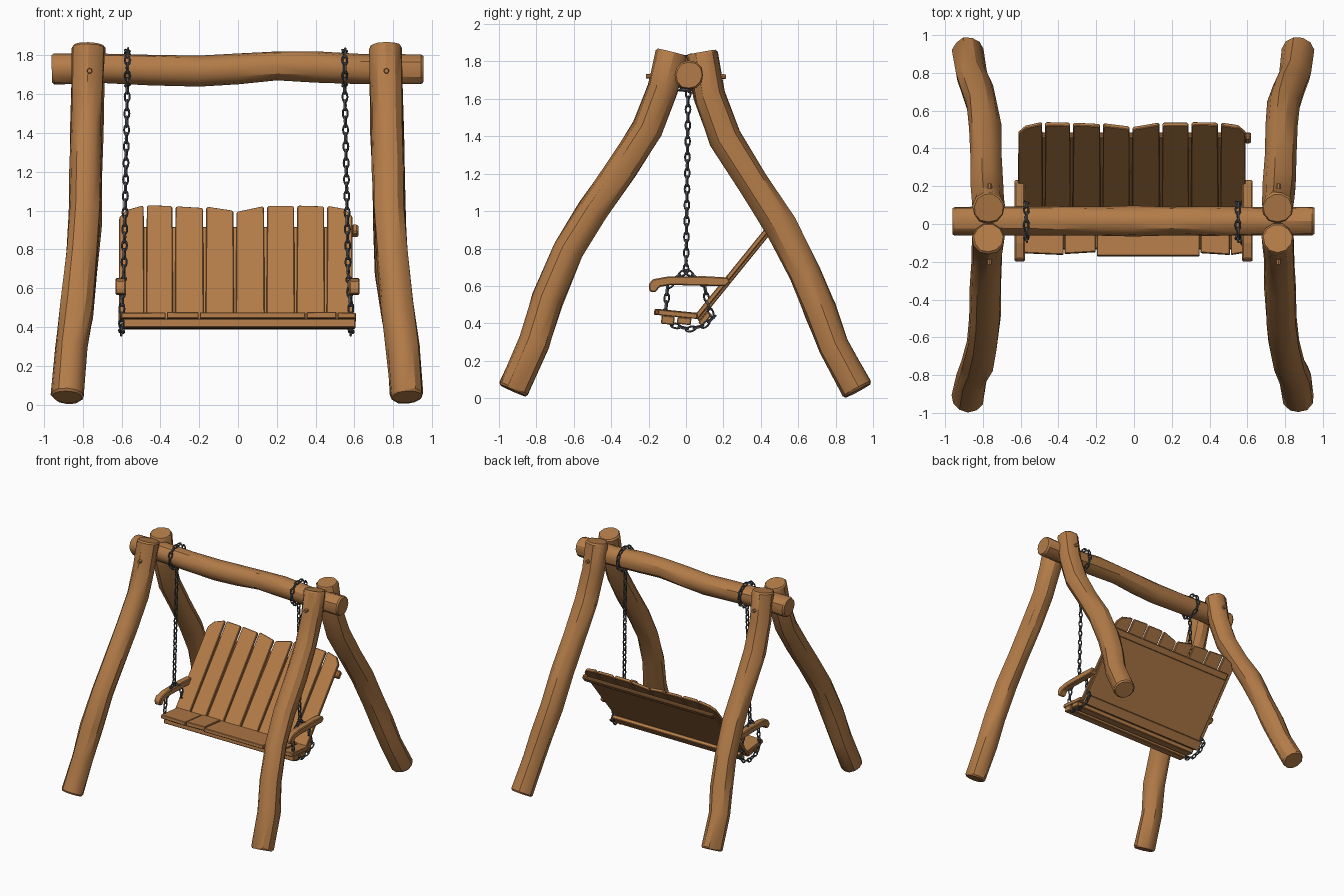
import bpy, bmesh, math, random
from mathutils import Matrix, Vector

random.seed(4)
if "Cube" in bpy.data.objects:
    bpy.data.objects.remove(bpy.data.objects["Cube"])


def material(name, color, rough):
    m = bpy.data.materials.new(name)
    m.use_nodes = True
    m.diffuse_color = color
    bsdf = m.node_tree.nodes["Principled BSDF"]
    bsdf.inputs["Base Color"].default_value = color
    bsdf.inputs["Roughness"].default_value = rough
    return m


WOOD = material("warm brown wood", (0.45, 0.2, 0.065, 1), 0.8)
IRON = material("dark iron", (0.075, 0.08, 0.085, 1), 0.6)


def finish(name, bm, mat, smooth=0.0, bevel=0.0):
    bmesh.ops.recalc_face_normals(bm, faces=bm.faces)
    mesh = bpy.data.meshes.new(name)
    bm.to_mesh(mesh)
    bm.free()
    mesh.materials.append(mat)
    ob = bpy.data.objects.new(name, mesh)
    bpy.context.collection.objects.link(ob)
    if bevel:
        mod = ob.modifiers.new("worn edges", "BEVEL")
        mod.width, mod.segments = bevel, 1
    if smooth:
        bpy.ops.object.select_all(action="DESELECT")
        ob.select_set(True)
        bpy.context.view_layer.objects.active = ob
        bpy.ops.object.shade_smooth_by_angle(angle=math.radians(smooth))
    return ob


def log(name, path, radius, ref, sides=11):
    """Loft an uneven trunk along a path, with chamfered ends."""
    pts = [Vector(p) for p in path]
    dirs = [(pts[min(i + 1, len(pts) - 1)] - pts[max(i - 1, 0)]).normalized()
            for i in range(len(pts))]
    # short end rings make the worn rim
    rim = 0.012
    stations = [(pts[0], dirs[0], 0.9), (pts[0] + dirs[0] * rim, dirs[0], 1.0)]
    stations += [(p, d, random.uniform(0.96, 1.05)) for p, d in zip(pts[1:-1], dirs[1:-1])]
    stations += [(pts[-1] - dirs[-1] * rim, dirs[-1], 1.0), (pts[-1], dirs[-1], 0.9)]
    bm = bmesh.new()
    rings = []
    for p, d, k in stations:
        u = d.cross(Vector(ref)).normalized()
        v = d.cross(u)
        ring = []
        for j in range(sides):
            a = math.tau * j / sides
            r = radius * k * random.uniform(0.96, 1.04)
            ring.append(bm.verts.new(p + (u * math.cos(a) + v * math.sin(a)) * r))
        rings.append(ring)
    for a, b in zip(rings, rings[1:]):
        for j in range(sides):
            k = (j + 1) % sides
            bm.faces.new((a[j], a[k], b[k], b[j]))
    bm.faces.new(rings[0])
    bm.faces.new(rings[-1])
    return finish(name, bm, WOOD, smooth=32)


def prism(name, outline, lo, hi, frame, bevel=0.005):
    """Extrude a flat outline between two depths of a local frame."""
    bm = bmesh.new()
    low, high = ([bm.verts.new(frame @ Vector((x, y, d))) for x, y in outline]
                 for d in (lo, hi))
    n = len(outline)
    bm.faces.new(low)
    bm.faces.new(high)
    for i in range(n):
        j = (i + 1) % n
        bm.faces.new((low[i], low[j], high[j], high[i]))
    return finish(name, bm, WOOD, bevel=bevel)


def rect(x0, x1, y0, y1):
    return [(x0, y0), (x1, y0), (x1, y1), (x0, y1)]


def frame(x, y, z, origin=(0, 0, 0)):
    m = Matrix((x, y, z)).transposed().to_4x4()
    m.translation = origin
    return m


# Four splayed legs
front_yz = [(-.075, 1.85), (-.125, 1.65), (-.205, 1.44), (-.34, 1.23), (-.5, 1.0),
            (-.63, .79), (-.74, .53), (-.81, .3), (-.925, .04)]
back_yz = [(.085, 1.85), (.125, 1.62), (.21, 1.39), (.36, 1.15), (.51, .92),
           (.635, .67), (.72, .47), (.79, .28), (.92, .04)]
spread = [0, .005, .01, .015, .02, .035, .06, .09, .11]
for end, yz in (("front", front_yz), ("back", back_yz)):
    for side, s in (("left", 1), ("right", -1)):
        path = [(s * (.765 + w) - .005, y, z) for w, (y, z) in zip(spread, yz)]
        log(f"{end}_{side}_leg", path, .085, (1, 0, 0))
        # Peg through the top of the leg
        bm = bmesh.new()
        f = 1 if end == "back" else -1
        spot = Matrix.Translation((s * .765, f * .195, 1.72))
        bmesh.ops.create_cone(bm, cap_ends=True, segments=7, radius1=.016, radius2=.012,
                              depth=.04, matrix=spot @ Matrix.Rotation(-f * math.pi / 2, 4, "X"))
        finish(f"{end}_{side}_peg", bm, WOOD)

# Top beam
beam = [(-.96, 1.73), (-.7, 1.735), (-.45, 1.725), (-.2, 1.72), (0, 1.73),
        (.2, 1.745), (.4, 1.74), (.65, 1.728), (.955, 1.727)]
log("top_beam", [(x, .015, z) for x, z in beam], .078, (0, 0, 1), 12)

# Backrest: slats on a panel, leaning back
up = Vector((0, .63, .777)).normalized()
lean = frame((1, 0, 0), up, Vector((1, 0, 0)).cross(up), (0, .06, .42))
edges = [-.62, -.478, -.33, -.172, -.016, .142, .297, .452, .597]
tops = [(.735, .765), (.765, .76), (.76, .75), (.755, .73),
        (.725, .76), (.76, .76), (.765, .76), (.76, .74)]
for i, (a, b) in enumerate(zip(edges, edges[1:])):
    l, r = tops[i]
    cl, cr = (.05 if i == 0 else .012), (.05 if i == 7 else .012)
    g = .005
    outline = [(a + g, 0), (b - g, 0), (b - g * 1.6, r - cr), (b - g - cr * .8, r),
               (a + g + cl * .8, l), (a + g * 1.6, l - cl)]
    prism(f"back_slat_{i + 1}", outline, 0, .022 + .003 * (i % 2), lean, .004)
prism("back_panel", rect(-.58, .58, .0, .64), -.016, .001, lean)
prism("back_lower_rail", rect(-.59, .59, -.01, .07), -.045, -.014, lean)
prism("back_upper_rail", rect(-.57, .62, .59, .645), -.026, -.012, lean)
prism("back_rail_end", rect(.585, .62, .59, .65), -.02, .016, lean, .01)

# Seat: boards tilted slightly down towards the back
tilt = Vector((0, 1, -.1)).normalized()
seat = frame((1, 0, 0), tilt, Vector((1, 0, 0)).cross(tilt), (0, 0, .435))
cuts = [-.605, -.37, -.2, .35, .51, .61]
fronts = [(-.155, -.165), (-.16, -.15), (-.172, -.172), (-.155, -.165), (-.165, -.15)]
for i, (a, b) in enumerate(zip(cuts, cuts[1:])):
    l, r = fronts[i]
    prism(f"seat_board_{i + 1}", [(a + .003, l), (b - .003, r), (b - .003, .06), (a + .003, .06)],
          -.006, .024 + .003 * (i % 2), seat, .004)
prism("seat_front_rail", rect(-.59, .605, -.13, -.06), -.05, -.004, seat)
prism("seat_rear_rail", rect(-.59, .605, -.045, .03), -.042, -.004, seat)

# Armrests with a drooping front
arm = [(-.195, .57), (-.165, .565), (-.14, .595), (-.08, .605), (.21, .598),
       (.235, .62), (.225, .645), (.1, .652), (-.1, .65), (-.18, .635), (-.2, .605)]
side_on = frame((0, 1, 0), (0, 0, 1), (1, 0, 0))
for side, x in (("left", .6), ("right", -.605)):
    prism(f"{side}_armrest", arm, x - .027, x + .027, side_on, .006)


def chain(name, path, pitch=.043):
    """Interlocked links, each turned a quarter against the last."""
    bm = bmesh.new()
    pts = [Vector(p) for p in path]
    total = sum((b - a).length for a, b in zip(pts, pts[1:]))
    count = max(2, round(total / pitch))
    for n in range(count):
        t = total * (n + .5) / count
        for a, b in zip(pts, pts[1:]):
            if t <= (b - a).length:
                break
            t -= (b - a).length
        d = (b - a).normalized()
        u = d.cross(Vector((1, 0, 0))).normalized()
        w = d.cross(u)
        if n % 2:
            u, w = w, -u
        q = math.radians(15)
        u, w = u * math.cos(q) + w * math.sin(q), w * math.cos(q) - u * math.sin(q)
        c = a + d * t
        rings = []
        for j in range(12):
            g = math.tau * j / 12
            out = d * math.cos(g) + u * math.sin(g)
            mid = c + d * (.027 * math.cos(g)) + u * (.013 * math.sin(g))
            rings.append([bm.verts.new(mid + (out * math.cos(h) + w * math.sin(h)) * .0055)
                          for h in (math.tau * k / 6 for k in range(6))])
        for j in range(12):
            r0, r1 = rings[j], rings[(j + 1) % 12]
            for k in range(6):
                m = (k + 1) % 6
                bm.faces.new((r0[k], r0[m], r1[m], r1[k]))
    finish(name, bm, IRON, smooth=60)


# Chains: a loop round the beam, a hanging length, a sling under the seat
sling = [(0, .68), (-.06, .64), (-.1, .58), (-.108, .46), (-.07, .39), (.02, .368),
         (.1, .39), (.145, .43), (.115, .5), (.1, .6), (.06, .64), (0, .68)]
for side, top, mid, low in (("left", .55, .568, .583), ("right", -.57, -.588, -.6)):
    ring = [(top, .015 + .098 * math.sin(a), 1.735 + .092 * math.cos(a))
            for a in (math.tau * i / 24 for i in range(25))]
    chain(f"{side}_beam_chain", ring)
    chain(f"{side}_hanging_chain", [(top, .012, 1.65), (mid, 0, .67)])
    chain(f"{side}_seat_chain", [(mid + (low - mid) * min(1, (.68 - z) / .2), y, z)
                                 for y, z in sling])
